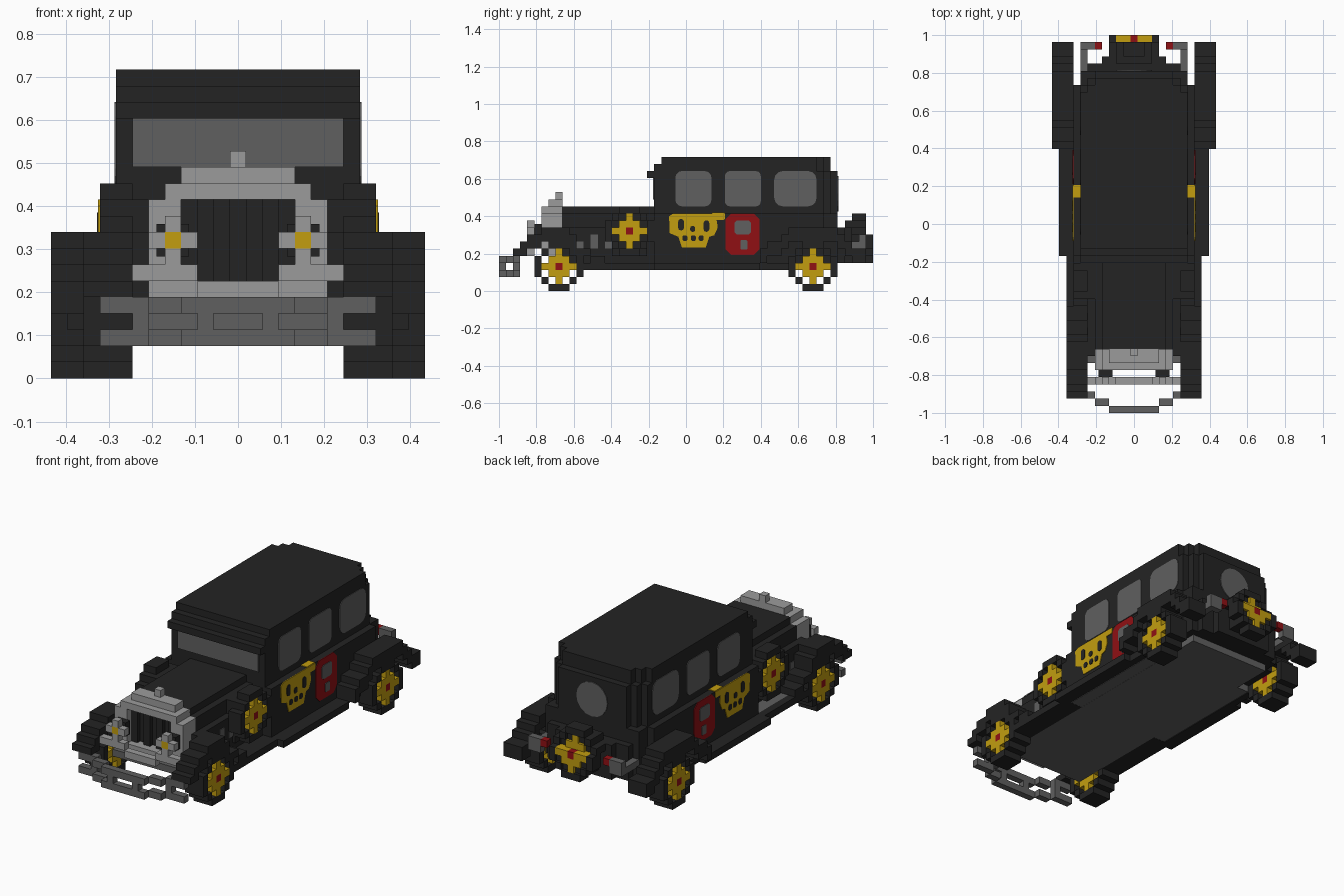
import bpy, bmesh, math

if "Cube" in bpy.data.objects:
    bpy.data.objects.remove(bpy.data.objects["Cube"], do_unlink=True)

V = 2 / 53          # size of one block
Y0 = -26.5          # y block index 0 lies at the front tip


def material(name, rgb):
    m = bpy.data.materials.new(name)
    m.diffuse_color = (*rgb, 1)
    m.use_nodes = True
    bsdf = m.node_tree.nodes["Principled BSDF"]
    bsdf.inputs["Base Color"].default_value = (*rgb, 1)
    bsdf.inputs["Roughness"].default_value = 0.8
    return m


BLACK = material("black paint", (0.0175, 0.0175, 0.0175))
GREY = material("grey", (0.115, 0.115, 0.115))
CHROME = material("chrome grey", (0.33, 0.33, 0.33))
YELLOW = material("yellow", (0.54, 0.34, 0.005))
RED = material("red", (0.28, 0.005, 0.007))


def finish(name, bm, mat):
    bmesh.ops.recalc_face_normals(bm, faces=bm.faces)
    me = bpy.data.meshes.new(name)
    bm.to_mesh(me)
    bm.free()
    me.materials.append(mat)
    ob = bpy.data.objects.new(name, me)
    bpy.context.collection.objects.link(ob)
    return ob


def blocks(name, mat, boxes, mirror=False):
    """Boxes given as x0, x1, y0, y1, z0, z1 in block units."""
    bm = bmesh.new()
    for x0, x1, y0, y1, z0, z1 in boxes:
        for s in ((1, -1) if mirror else (1,)):
            vs = bmesh.ops.create_cube(bm, size=1)["verts"]
            for v in vs:
                v.co = (s * V * ((x0 + x1) / 2 + v.co.x * (x1 - x0)),
                        V * (Y0 + (y0 + y1) / 2 + v.co.y * (y1 - y0)),
                        V * ((z0 + z1) / 2 + v.co.z * (z1 - z0)))
    return finish(name, bm, mat)


def plate(name, mat, outlines, x, thick=0.1):
    """Thin side plates on both sides from (y, z) outlines."""
    bm = bmesh.new()
    for pts in outlines:
        for s in (1, -1):
            f = bm.faces.new([bm.verts.new((s * V * x, V * (Y0 + y), V * z)) for y, z in pts])
            ext = bmesh.ops.extrude_face_region(bm, geom=[f])["geom"]
            for v in ext:
                if isinstance(v, bmesh.types.BMVert):
                    v.co.x += s * V * thick
    return finish(name, bm, mat)


def rounded(y0, y1, z0, z1, r, n=3):
    pts = []
    corners = ((y1 - r, z1 - r), (y0 + r, z1 - r), (y0 + r, z0 + r), (y1 - r, z0 + r))
    for q, (cy, cz) in enumerate(corners):
        for i in range(n + 1):
            a = math.pi / 2 * (q + i / n)
            pts.append((cy + r * math.cos(a), cz + r * math.sin(a)))
    return pts


# Blocky wheel pattern, as offsets from the hub
RING = [(a, b) for a in range(-3, 4) for b in range(-3, 4)
        if (abs(a) == 3 and abs(b) < 2) or (abs(b) == 3 and abs(a) < 2) or (abs(a) == 2 and abs(b) == 2)]
HUB = [(a, b) for a in range(-2, 3) for b in range(-2, 3)
       if (a, b) != (0, 0) and (max(abs(a), abs(b)) < 2 or a * b == 0)]


def wheel(name, x0, x1, cy, cz, hub_in=0.0):
    def cells(pattern, xa, xb):
        return [(xa, xb, cy + a - .5, cy + a + .5, cz + b - .5, cz + b + .5) for a, b in pattern]
    blocks(name + "_tyres", BLACK, cells(RING, x0, x1), True)
    blocks(name + "_hubs", YELLOW, cells(HUB, x0, x1 - hub_in), True)
    blocks(name + "_hub_caps", RED, cells([(0, 0)], x0, x1 - hub_in), True)


wheel("front_wheel", 6.5, 9.5, 8.5, 3.5)
wheel("rear_wheel", 8.5, 11.5, 44.5, 3.5)
wheel("side_spare", 6.5, 8.5, 18.5, 8.5)
blocks("side_spare_backing", BLACK, [(5.5, 6.9, 16, 21, 5, 11)], True)

# Fenders and running boards
front = [(2, 3, 5, 6), (3, 4, 5, 7), (4, 6, 6, 8), (6, 10, 7, 9), (10, 11, 6, 8),
         (11, 13, 5, 6), (13, 15, 4, 5), (12, 23, 3, 4)]
rear = [(37, 38, 4, 6), (38, 40, 5, 7), (40, 41, 6, 8), (41, 48, 7, 9),
        (48, 49, 6, 8), (49, 50, 5, 7), (50, 52, 4, 6)]
blocks("front_fenders", BLACK, [(6.5, 9.5, *p) for p in front], True)
blocks("rear_fenders", BLACK, [(8.5, 11.5, *p) for p in rear], True)
blocks("running_boards", BLACK, [(8.5, 10.5, 22, 37, 3, 4), (8.5, 9.5, 37, 42, 3, 4)], True)

# Floor
blocks("floor", GREY, [(-6.5, 6.5, 7, 47, 3, 4), (-8.4, 8.4, 14, 41, 3.02, 4)])

# Hood with shoulders and louvres
blocks("hood", BLACK, [(-5.5, 5.5, 8.9, 22, 4, 11), (-4.5, 4.5, 8.9, 22, 11, 12),
                       (-6.5, 6.5, 8, 22, 4, 9)])
blocks("hood_louvres", GREY, [(6.4, 6.6, 11, 12, 6, 7), (6.4, 6.6, 13, 14, 6, 8),
                              (6.4, 6.6, 15, 16, 6, 7)], True)

# Passenger body with rounded tail
blocks("lower_body", BLACK, [(-8.5, 8.5, 22, 46, 4, 11), (-7.5, 7.5, 46, 48, 4, 11),
                             (-6.5, 6.5, 48, 49, 4, 9), (-4.5, 4.5, 48, 50, 4, 9)])
blocks("cabin", BLACK, [(-7.5, 7.5, 22, 46, 11, 17), (-6.5, 6.5, 46, 47, 11, 17),
                        (-5.5, 5.5, 47, 48, 11, 17)])
blocks("roof", BLACK, [(-7.5, 7.5, 22, 45, 17, 18), (-6.5, 6.5, 45, 46, 17, 18),
                       (-5.5, 5.5, 46, 47, 17, 18), (-7.5, 7.5, 23, 45, 18, 19),
                       (-6.5, 6.5, 45, 46, 18, 19), (-5.5, 5.5, 46, 47, 18, 19)])
blocks("windshield_visor", BLACK, [(-7.5, 7.5, 21, 23, 16, 17)])

# Windows
blocks("windshield", GREY, [(-6.5, 6.5, 21.85, 22, 13, 16)])
plate("side_windows", GREY, [rounded(25, 30.1, 12, 17, .9), rounded(32, 37.1, 12, 17, .7),
                             rounded(39, 45, 12, 17, 1.2)], 7.5)
bm = bmesh.new()
bmesh.ops.create_circle(bm, cap_ends=True, segments=16, radius=2.5 * V)
for v in bm.verts:
    v.co = (v.co.x, V * (Y0 + 48.12), v.co.y + 13.8 * V)
ring = bmesh.ops.extrude_face_region(bm, geom=bm.faces[:])["geom"]
for v in ring:
    if isinstance(v, bmesh.types.BMVert):
        v.co.y -= 0.2 * V
finish("rear_window", bm, GREY)

# Grille
blocks("grille", BLACK, [(-3.5, 3.5, 7.6, 9, 5, 11)]
       + [(x - .5, x + .5, 7, 8, 6, 11) for x in (-3, -1, 1, 3)])
blocks("grille_frame_sides", CHROME, [(3.5, 5.5, 6, 9, 5, 11)], True)
blocks("grille_frame_top", CHROME, [(-4.5, 4.5, 6, 9, 11, 12), (-3.5, 3.5, 7, 9, 12, 13),
                                    (-.5, .5, 8, 9, 13, 14)])
blocks("lamp_bar", CHROME, [(-2.5, 2.5, 4, 5, 5, 6), (2.5, 6.5, 4, 5, 6, 7),
                            (-6.5, -2.5, 4, 5, 6, 7), (-3.5, 3.5, 6, 8, 5, 6)])

# Headlamps
blocks("headlamps", CHROME, [(2.5, 3.5, 4, 5, 8, 9), (4.5, 5.5, 4, 5, 8, 9),
                             (3.5, 4.5, 4, 5, 7, 8), (3.5, 4.5, 4, 5, 9, 10)], True)
blocks("headlamp_bulbs", YELLOW, [(3.5, 4.5, 4, 5, 8, 9)], True)
blocks("headlamp_supports", BLACK, [(3, 5, 5, 6, 7.5, 9.5)], True)

# Front bumper
bars = [(0, 3.5, 0, 1), (3.5, 5.5, 1, 2), (5.5, 8.5, 2, 3)]
blocks("front_bumper", GREY, [(*b, z, z + 1) for b in bars for z in (2, 4)]
       + [(1.5, 2.5, 0, 1, 3, 4), (5.5, 6.5, 2, 3, 3, 4)], True)

# Rear bumper corners and tail lamps
blocks("rear_bumper", GREY, [(5.5, 7.5, 51, 52, 6, 8), (6.5, 7.5, 48, 52, 6, 7)], True)
blocks("tail_lamps", RED, [(4.5, 5.5, 51, 52, 7, 8)], True)

# Leaning spare wheel at the back
def rear_cells(pattern, depth):
    out = []
    for a, b in pattern:
        back = 53 if b <= 0 else 52
        out.append((a - .5, a + .5, back - depth, back, 7 + b, 8 + b))
    return out


fill = [(a, b) for a in range(-2, 3) for b in range(-2, 3)
        if (a, b) not in HUB and (a, b) != (0, 0) and abs(a) + abs(b) < 4]
blocks("rear_spare_tyre", BLACK, rear_cells(RING, 2))
blocks("rear_spare_hub", YELLOW, rear_cells(HUB, 2))
blocks("rear_spare_cap", RED, rear_cells([(0, 0)], 2))
blocks("rear_spare_mount", BLACK, [(-2.5, 2.5, 49, 51.2, 5, 10)]
       + [(x0, x1, y0, y1 - .4, z0, z1) for x0, x1, y0, y1, z0, z1 in rear_cells(fill, 2)])

# Painted door plates
mask = [(24.1, 10.6), (24.7, 11), (30.7, 11), (31, 9), (30.5, 7.9), (29.8, 7.7),
        (29.3, 6.2), (25.9, 6.2), (25.4, 7.7), (24.2, 8.2)]
plate("yellow_door_mask", YELLOW, [mask], 8.5)
plate("mask_strip", YELLOW, [rounded(30, 32, 10.1, 11, .1, 1)], 8.5)
spots = [rounded(25.4, 26.2, 8.6, 10.2, .35), rounded(29, 29.8, 8.4, 10, .35),
         rounded(27.1, 27.8, 8.4, 9.2, .25)]
spots += [rounded(y, y + .7, 7.1, 7.9, .25) for y in (26, 27.2, 28.3)]
plate("mask_spots", BLACK, spots, 8.5, .18)
plate("red_door_disc", RED, [rounded(32.1, 36.9, 5.1, 11, .8, 1)], 8.5)
plate("disc_marks", GREY, [rounded(33.4, 35.7, 8, 10, .3, 1),
                           rounded(34.2, 35.2, 5.9, 7.2, .1, 1)], 8.5, .18)
blocks("mask_ledge_caps", YELLOW, [(7.5, 8.5, 30.2, 32, 11, 11.1)], True)
